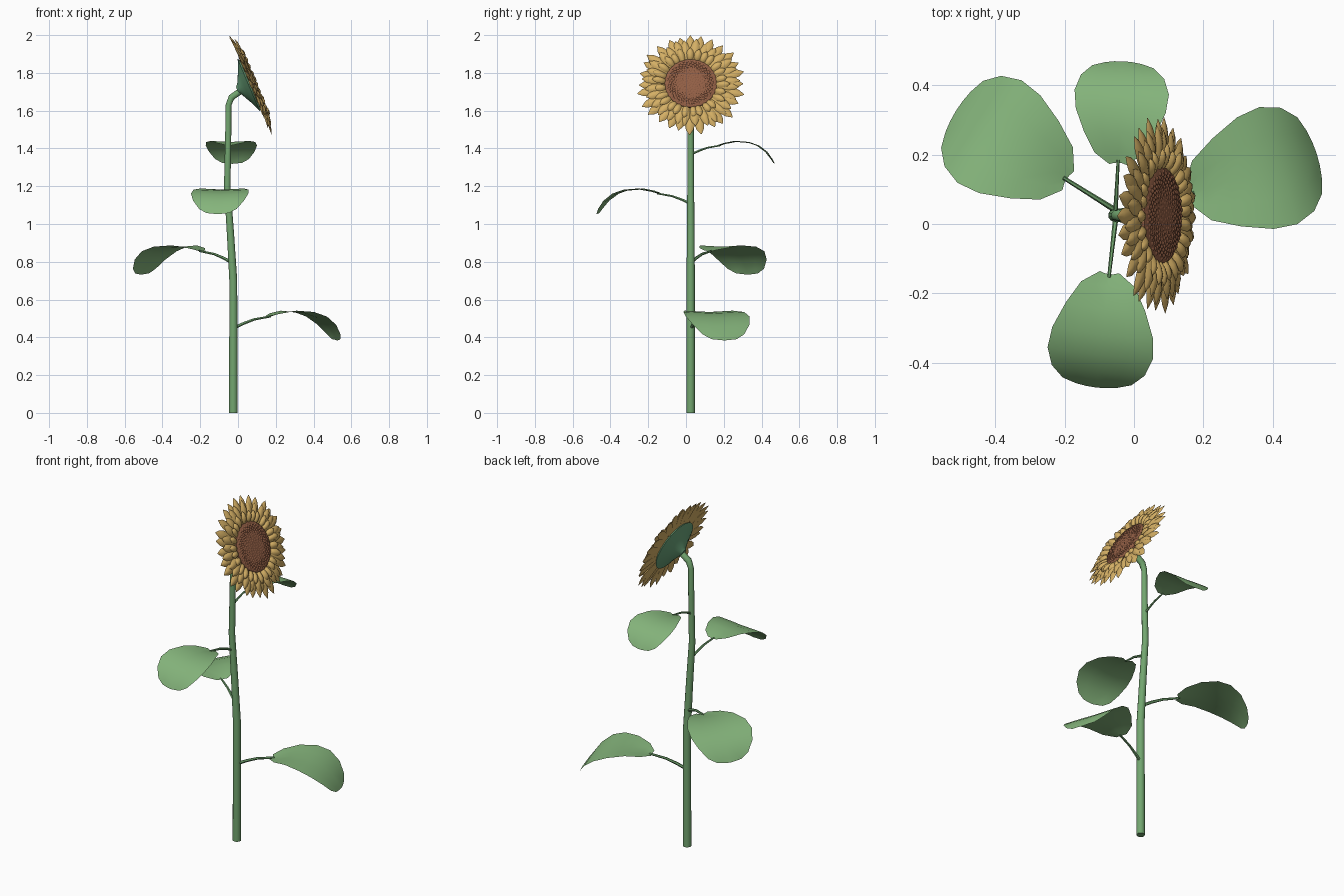
import bpy, bmesh, math, random
from mathutils import Matrix, Vector

random.seed(4)
if "Cube" in bpy.data.objects:
    bpy.data.objects.remove(bpy.data.objects["Cube"])


def material(name, rgb):
    m = bpy.data.materials.new(name)
    m.use_nodes = True
    m.diffuse_color = (*rgb, 1)
    m.node_tree.nodes["Principled BSDF"].inputs["Base Color"].default_value = (*rgb, 1)
    return m


LEAF = material("leaf green", (0.235, 0.46, 0.2))
STEM = material("stem green", (0.17, 0.38, 0.16))
CALYX = material("calyx green", (0.14, 0.36, 0.19))
PETAL = material("petal yellow", (0.66, 0.43, 0.13))
SEED = material("seed brown", (0.29, 0.115, 0.06))


def finish(name, bm, mat, matrix=Matrix(), angle=40):
    bmesh.ops.recalc_face_normals(bm, faces=bm.faces)
    mesh = bpy.data.meshes.new(name)
    bm.to_mesh(mesh)
    bm.free()
    mesh.materials.append(mat)
    obj = bpy.data.objects.new(name, mesh)
    bpy.context.collection.objects.link(obj)
    obj.matrix_world = matrix
    bpy.ops.object.select_all(action='DESELECT')
    obj.select_set(True)
    bpy.context.view_layer.objects.active = obj
    bpy.ops.object.shade_smooth_by_angle(angle=math.radians(angle))


def bridge(bm, rows, closed=True):
    """Join neighbouring rows of vertices with quads; cap closed rows."""
    for a, b in zip(rows, rows[1:]):
        n = len(a)
        for i in range(n if closed else n - 1):
            j = (i + 1) % n
            bm.faces.new((a[i], a[j], b[j], b[i]))
    if closed:
        bm.faces.new(rows[0])
        bm.faces.new(rows[-1])


def tube(name, points, mat, sides=10, matrix=Matrix()):
    """Tapered tube through (x, y, z, radius) points."""
    bm = bmesh.new()
    path = [Vector(p[:3]) for p in points]
    rows = []
    for k, p in enumerate(path):
        along = path[min(k + 1, len(path) - 1)] - path[max(k - 1, 0)]
        side = Vector((0, 1, 0))
        up = along.cross(side).normalized()
        r = points[k][3]
        rows.append([bm.verts.new(p + r * (math.cos(t) * side + math.sin(t) * up))
                     for t in (math.tau * i / sides for i in range(sides))])
    bridge(bm, rows)
    finish(name, bm, mat, matrix)


def lathe(name, profile, mat, matrix, sides=32):
    bm = bmesh.new()
    rows = [[bm.verts.new((r * math.cos(t), r * math.sin(t), z))
             for t in (math.tau * i / sides for i in range(sides))] for r, z in profile]
    bridge(bm, rows)
    finish(name, bm, mat, matrix)


# Stem with a bent neck
tube("stem", [(-0.025, 0.025, 0, 0.023), (-0.025, 0.025, 0.7, 0.022),
              (-0.04, 0.025, 0.95, 0.02), (-0.057, 0.025, 1.2, 0.018),
              (-0.052, 0.025, 1.45, 0.017), (-0.05, 0.025, 1.63, 0.016),
              (-0.035, 0.025, 1.67, 0.018), (0.015, 0.025, 1.705, 0.018)], STEM)

# Leaves: stations of distance from stem, half width, height
STATIONS = [(0.165, 0.028, 0.047), (0.2, 0.078, 0.058), (0.265, 0.115, 0.07),
            (0.34, 0.146, 0.064), (0.4, 0.153, 0.043), (0.45, 0.135, 0.005),
            (0.482, 0.1, -0.038), (0.494, 0.06, -0.06)]


def leaf(name, x, z, angle, scale):
    m = (Matrix.Translation((x, 0.025, z)) @ Matrix.Rotation(math.radians(angle), 4, 'Z')
         @ Matrix.Scale(scale, 4))
    bm = bmesh.new()
    rows = [[bm.verts.new((s + 0.006 * (1 - w * w), half * w, h + 0.006 * abs(w)))
             for w in (-1, -0.5, 0, 0.5, 1)] for s, half, h in STATIONS]
    bridge(bm, rows, closed=False)
    bmesh.ops.solidify(bm, geom=bm.faces[:], thickness=0.007)
    finish(name, bm, LEAF, m, 60)
    tube(name + "_stalk", [(0, 0, -0.005, 0.008), (0.05, 0, 0.018, 0.007),
                           (0.1, 0, 0.036, 0.006), (0.18, 0, 0.05, 0.005)], STEM, 6, m)


leaf("lower_left_leaf", -0.025, 0.453, 18, 1.16)
leaf("lower_right_leaf", -0.03, 0.8, 148, 1.14)
leaf("upper_front_leaf", -0.052, 1.112, 263.5, 1.0)
leaf("upper_back_leaf", -0.054, 1.372, 87, 0.89)

# Flower head, built facing +z and tilted towards the left
HEAD = Matrix.Translation((0.07, 0.025, 1.74)) @ Matrix.Rotation(math.radians(67), 4, 'Y')
lathe("calyx", [(0.018, -0.08), (0.03, -0.068), (0.09, -0.038), (0.15, -0.014), (0.14, -0.004)],
      CALYX, HEAD)
lathe("seed_disc", [(0.138, -0.004), (0.138, 0.014), (0.125, 0.02), (0.07, 0.022), (0.01, 0.023)],
      SEED, HEAD)

# Low seeds in a sunflower spiral
bm = bmesh.new()
COUNT = 260
for i in range(COUNT):
    r = 0.128 * math.sqrt((i + 0.5) / COUNT)
    a = i * math.radians(137.508)
    place = Matrix.Translation((r * math.cos(a), r * math.sin(a), 0.0225 - 0.2 * max(0, r - 0.115)))
    bmesh.ops.create_cone(bm, segments=6, radius1=0.0078, radius2=0.004, depth=0.003,
                          cap_ends=True, matrix=place)
finish("seeds", bm, SEED, HEAD, 89)


# Petal rings: plump, pointed blades
def petals(name, count, inner, outer, width, base, tip, offset):
    bm = bmesh.new()
    for i in range(count):
        turn = Matrix.Rotation(math.tau * (i + offset) / count + random.uniform(-0.04, 0.04), 4, 'Z')
        reach = outer - random.uniform(0, 0.02)
        lift = random.uniform(-0.006, 0.006)
        rows = []
        for t, w in ((0, 0.5), (0.3, 0.9), (0.6, 1), (0.82, 0.7), (1, 0.06)):
            x = inner + t * (reach - inner)
            z = base + (tip + lift - base) * t + 0.008 * math.sin(math.pi * t)
            rows.append([bm.verts.new(turn @ Vector((x, v * w * width, z + w * h)))
                         for v, h in ((-1, -0.004), (-0.55, 0.006), (0, 0.009), (0.55, 0.006),
                                      (1, -0.004), (0, -0.002))])
        bridge(bm, rows)
    finish(name, bm, PETAL, HEAD, 60)


petals("outer_petals", 28, 0.13, 0.292, 0.028, -0.006, -0.004, 0)
petals("middle_petals", 28, 0.13, 0.262, 0.025, 0.001, 0.008, 0.5)
petals("inner_petals", 26, 0.13, 0.212, 0.019, 0.008, 0.022, 0.2)
